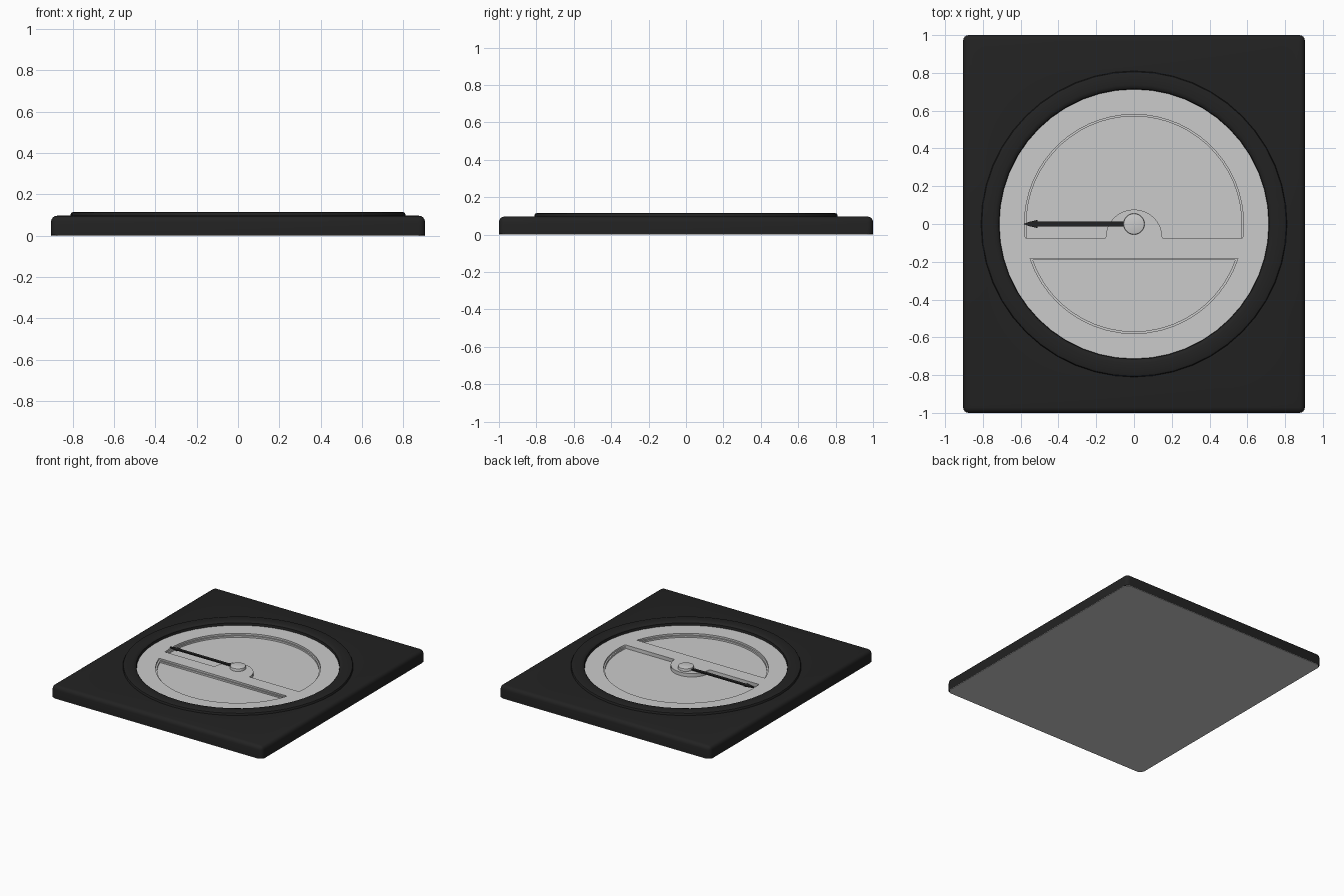
import bpy, bmesh
from math import sin, cos, pi, asin, radians

if "Cube" in bpy.data.objects:
    bpy.data.objects.remove(bpy.data.objects["Cube"])

black = bpy.data.materials.new("black_plastic")
black.diffuse_color = (0.016, 0.016, 0.016, 1)
black.use_nodes = True
black.node_tree.nodes["Principled BSDF"].inputs["Base Color"].default_value = black.diffuse_color


def finish(name, bm, mat=None, smooth=True):
    bmesh.ops.recalc_face_normals(bm, faces=bm.faces[:])
    me = bpy.data.meshes.new(name)
    bm.to_mesh(me)
    bm.free()
    ob = bpy.data.objects.new(name, me)
    bpy.context.collection.objects.link(ob)
    if mat:
        me.materials.append(mat)
    if smooth:
        select(ob)
        bpy.ops.object.shade_smooth_by_angle(angle=radians(35))
    return ob


def select(ob):
    bpy.ops.object.select_all(action='DESELECT')
    ob.select_set(True)
    bpy.context.view_layer.objects.active = ob


def arc(r, a0, a1, n, cy=0.0):
    return [(r * cos(a0 + (a1 - a0) * i / n), cy + r * sin(a0 + (a1 - a0) * i / n))
            for i in range(n + 1)]


def prism(pts, z0, z1):
    bm = bmesh.new()
    face = bm.faces.new([bm.verts.new((x, y, z0)) for x, y in pts])
    ext = bmesh.ops.extrude_face_region(bm, geom=[face])
    for v in ext["geom"]:
        if isinstance(v, bmesh.types.BMVert):
            v.co.z = z1
    return bm


def revolve(profile, n):
    bm = bmesh.new()
    rings = [[bm.verts.new((r * cos(2 * pi * i / n), r * sin(2 * pi * i / n), z))
              for r, z in profile] for i in range(n)]
    m = len(profile)
    for i in range(n):
        a, b = rings[i], rings[(i + 1) % n]
        for j in range(m):
            k = (j + 1) % m
            bm.faces.new((a[j], b[j], b[k], a[k]))
    return bm


def cut_sheet(name, outlines, z0, z1):
    # filled 2D curve: first outline is the border, the others are holes
    cu = bpy.data.curves.new(name, 'CURVE')
    cu.dimensions = '2D'
    cu.fill_mode = 'BOTH'
    cu.extrude = (z1 - z0) / 2
    for pts in outlines:
        sp = cu.splines.new('POLY')
        sp.points.add(len(pts) - 1)
        for p, (x, y) in zip(sp.points, pts):
            p.co = (x, y, 0, 1)
        sp.use_cyclic_u = True
    ob = bpy.data.objects.new(name, cu)
    bpy.context.collection.objects.link(ob)
    ob.location.z = (z0 + z1) / 2
    select(ob)
    bpy.ops.object.convert(target='MESH')
    return bpy.context.view_layer.objects.active


# housing plate with rounded top and corners
bm = prism([(-0.905, -1), (0.905, -1), (0.905, 1), (-0.905, 1)], 0.003, 0.097)
edges = [e for e in bm.edges if max(v.co.z for v in e.verts) > 0.05]
bmesh.ops.bevel(bm, geom=edges, offset=0.03, segments=4, profile=0.5, affect='EDGES')
housing = finish("housing", bm, black, smooth=False)

# round well in the housing
cutter = finish("well_cutter", prism(arc(0.74, 0, 2 * pi, 64)[:-1], 0.03, 0.2), smooth=False)
cutter.hide_render = True
mod = housing.modifiers.new("well", 'BOOLEAN')
mod.operation = 'DIFFERENCE'
mod.object = cutter
select(housing)
bpy.ops.object.modifier_apply(modifier=mod.name)
bpy.data.objects.remove(cutter)
bpy.ops.object.shade_smooth_by_angle(angle=radians(35))

# grey back panel
finish("back_panel", prism([(-0.905, -0.97), (-0.875, -1), (0.875, -1), (0.905, -0.97),
                            (0.905, 0.97), (0.875, 1), (-0.875, 1), (-0.905, 0.97)], 0, 0.003),
       smooth=False)

# bezel ring
finish("bezel", revolve([(0.81, 0.085), (0.81, 0.105), (0.806, 0.112), (0.796, 0.116),
                         (0.738, 0.116), (0.724, 0.113), (0.716, 0.105),
                         (0.713, 0.085)], 48), black)

# dial: floor plus two stepped sheets with the recess openings
def upper_recess(r):
    a = asin(-0.073 / r)
    return arc(r, a, pi - a, 32) + arc(0.15, pi, 0, 16, -0.073)


def lower_recess(r, y):
    a = asin(y / r)
    return arc(r, pi - a, 2 * pi + a, 20)


border = arc(0.725, 0, 2 * pi, 48)[:-1]
finish("dial_floor", prism(border, 0.045, 0.06), smooth=False)
cut_sheet("dial_step", [border, upper_recess(0.57), lower_recess(0.569, -0.191)], 0.06, 0.073)
cut_sheet("dial_face", [border, upper_recess(0.58), lower_recess(0.58, -0.183)], 0.073, 0.087)

# hub
bm = prism(arc(0.056, 0, 2 * pi, 32)[:-1], 0.08, 0.108)
rim = [e for e in bm.edges if all(v.co.z > 0.1 for v in e.verts)]
bmesh.ops.bevel(bm, geom=rim, offset=0.005, segments=2, profile=0.5, affect='EDGES')
finish("hub", bm)

# needle with arrow head
half = [(-0.05, 0.012), (-0.51, 0.012), (-0.51, 0.022), (-0.56, 0.01)]
finish("needle", prism(half + [(-0.585, 0)] + [(x, -y) for x, y in reversed(half)],
                       0.089, 0.098), black, smooth=False)
